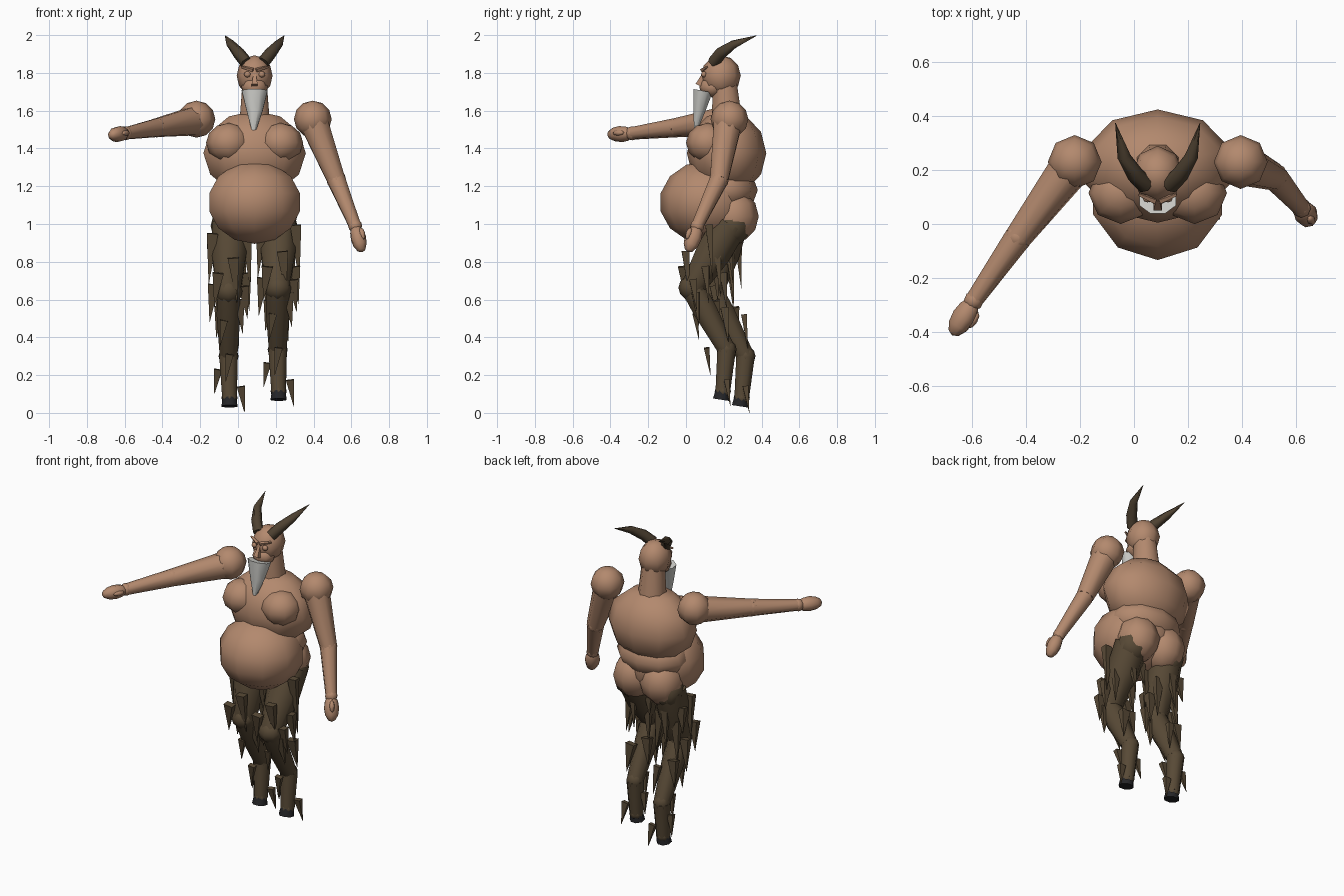
import bpy, bmesh, math
from mathutils import Vector, Matrix

cube = bpy.data.objects.get("Cube")
if cube:
    bpy.data.objects.remove(cube, do_unlink=True)


def material(name, rgb):
    m = bpy.data.materials.new(name)
    m.use_nodes = True
    m.diffuse_color = (*rgb, 1)
    m.node_tree.nodes["Principled BSDF"].inputs["Base Color"].default_value = (*rgb, 1)
    return m


SKIN = material("tan skin", (0.45, 0.25, 0.155))
FUR = material("brown fur", (0.098, 0.068, 0.037))
HORN = material("dark horn", (0.075, 0.052, 0.03))
BEARD = material("grey white beard", (0.62, 0.62, 0.59))
HOOF = material("black hoof", (0.018, 0.018, 0.02))


def finish(name, bm, mat, angle=65):
    bmesh.ops.recalc_face_normals(bm, faces=bm.faces)
    me = bpy.data.meshes.new(name)
    bm.to_mesh(me)
    bm.free()
    me.materials.append(mat)
    for p in me.polygons:
        p.use_smooth = True
    me.set_sharp_from_angle(angle=math.radians(angle))
    ob = bpy.data.objects.new(name, me)
    bpy.context.collection.objects.link(ob)
    return ob


def ball(name, centre, radii, mat=SKIN, axis=(0, 0, 1), segs=8, rings=6):
    """Low-poly ellipsoid whose local z follows axis."""
    bm = bmesh.new()
    bmesh.ops.create_uvsphere(bm, u_segments=segs, v_segments=rings, radius=1)
    turn = Vector((0, 0, 1)).rotation_difference(Vector(axis)).to_matrix().to_4x4()
    bm.transform(Matrix.Translation(centre) @ turn @ Matrix.Diagonal((*radii, 1)))
    return finish(name, bm, mat)


def tube(name, points, radii, mat=SKIN, sides=8, flat=1.0):
    """Tapered limb lofted through points, flattened along y by flat."""
    bm = bmesh.new()
    pts = [Vector(p) for p in points]
    rings = []
    for i, p in enumerate(pts):
        way = pts[min(i + 1, len(pts) - 1)] - pts[max(i - 1, 0)]
        turn = Vector((0, 0, -1)).rotation_difference(way)
        ring = []
        for k in range(sides):
            a = 2 * math.pi * (k + 0.5) / sides
            off = Vector((math.cos(a), math.sin(a) * flat, 0)) * max(radii[i], 0.001)
            ring.append(bm.verts.new(p + turn @ off))
        rings.append(ring)
    for lo, hi in zip(rings, rings[1:]):
        for k in range(sides):
            n = (k + 1) % sides
            bm.faces.new((lo[k], lo[n], hi[n], hi[k]))
    bm.faces.new(rings[0])
    bm.faces.new(rings[-1])
    return finish(name, bm, mat)


MID = 0.088  # centre line of the body

# Torso
ball("chest", (MID, 0.215, 1.375), (0.285, 0.21, 0.225), segs=10)
ball("waist_roll", (MID, 0.2, 1.18), (0.235, 0.18, 0.13), segs=10)
ball("belly", (MID, 0.11, 1.115), (0.258, 0.25, 0.22), segs=10, rings=7)
tube("neck", [(MID, 0.22, 1.5), (MID, 0.205, 1.74)], [0.09, 0.07])
for side, s in (("right", -1), ("left", 1)):
    ball(side + "_pectoral", (MID + s * 0.137, 0.115, 1.43), (0.12, 0.115, 0.105))
    ball(side + "_buttock", (MID + s * 0.095, 0.25, 1.04), (0.13, 0.135, 0.14))
    ball(side + "_shoulder", (MID + s * 0.308, 0.23, 1.555), (0.1, 0.1, 0.098))

# Head and face
ball("head", (MID, 0.185, 1.785), (0.095, 0.105, 0.108))
ball("jaw", (MID, 0.14, 1.725), (0.07, 0.07, 0.055))
tube("nose", [(MID, 0.09, 1.79), (MID, 0.065, 1.735)], [0.01, 0.022], sides=4)
tube("beard", [(MID, 0.09, 1.705), (MID, 0.07, 1.6), (MID - 0.005, 0.045, 1.46)],
     [0.074, 0.046, 0], BEARD, flat=0.75)
for side, s in (("right", -1), ("left", 1)):
    ball(side + "_eye", (MID + s * 0.038, 0.095, 1.792), (0.018, 0.015, 0.016))
    tube(side + "_brow", [(MID + s * 0.008, 0.085, 1.815), (MID + s * 0.07, 0.11, 1.832)],
         [0.012, 0.007], sides=4)
    tube(side + "_horn", [(MID + s * 0.045, 0.145, 1.855), (MID + s * 0.085, 0.185, 1.905),
                          (MID + s * 0.125, 0.25, 1.95), (MID + s * 0.157, 0.375, 1.998)],
         [0.034, 0.032, 0.025, 0], HORN, sides=6)


# Arms: shoulder, elbow, wrist, fingertip
def arm(side, shoulder, elbow, wrist, tip):
    tube(side + "_upper_arm", [shoulder, elbow], [0.08, 0.052])
    ball(side + "_elbow", elbow, (0.052, 0.052, 0.052))
    tube(side + "_forearm", [elbow, wrist], [0.052, 0.034])
    ball(side + "_wrist", wrist, (0.037, 0.037, 0.037))
    w, t = Vector(wrist), Vector(tip)
    ball(side + "_hand", (w + t) / 2, (0.046, 0.042, (t - w).length / 2 + 0.01), axis=t - w)
    ball(side + "_thumb", w.lerp(t, 0.35) + Vector((0.025, -0.03, 0.005)),
         (0.016, 0.016, 0.035), axis=t - w, segs=6, rings=4)


arm("right", (-0.235, 0.21, 1.545), (-0.43, -0.05, 1.51), (-0.595, -0.285, 1.48), (-0.67, -0.405, 1.472))
arm("left", (0.405, 0.22, 1.53), (0.52, 0.175, 1.235), (0.62, 0.06, 0.99), (0.655, 0.015, 0.86))

# Fur tufts on each leg: sideways, forward offset from the leg axis, top, tip
TUFTS = [(-0.06, 0.0, .23, .1), (0.06, 0.02, .14, 0), (0.0, -0.1, .31, .165),
         (-0.03, -0.1, .49, .35), (-0.085, 0.02, .68, .48), (0.075, -0.02, .67, .5),
         (0.085, 0.06, .74, .54), (-0.09, -0.03, .95, .68), (0.09, -0.02, .96, .66),
         (0.0, 0.1, .92, .65), (0.06, 0.08, .84, .58), (-0.05, 0.09, .8, .54),
         (0.02, -0.08, .82, .58), (-0.06, -0.07, .74, .56), (0.03, 0.06, .52, .34),
         (0.05, -0.05, .6, .42), (-0.05, 0.04, .56, .4), (-0.09, 0.05, .9, .74)]


# Legs: same stance, the left one lifted and further forward
def leg(side, x, shift, lift):
    hip = Vector((x, 0.235, 1.0))
    knee = Vector((x - 0.005, 0.135 + shift, 0.645 + lift * 0.5))
    hock = Vector((x - 0.005, 0.315 + shift, 0.3 + lift))
    foot = Vector((x, 0.295 + shift, 0.08 + lift))
    ball(side + "_haunch", hip + Vector((0, 0.01, -0.01)), (0.1, 0.095, 0.105), FUR)
    tube(side + "_thigh", [hip, hip.lerp(knee, 0.45), knee], [0.1, 0.1, 0.068], FUR)
    ball(side + "_knee", knee, (0.075, 0.075, 0.07), FUR)
    tube(side + "_shin", [knee, knee.lerp(hock, 0.35), hock], [0.066, 0.068, 0.05], FUR)
    ball(side + "_hock", hock, (0.053, 0.053, 0.055), FUR)
    tube(side + "_pastern", [hock, foot], [0.053, 0.042], FUR)
    ball(side + "_fetlock", foot, (0.043, 0.043, 0.04), FUR)
    tube(side + "_hoof", [foot + Vector((0, 0, 0.02)), foot + Vector((0, -0.01, -0.045))],
         [0.036, 0.046], HOOF)
    joints = [hip, knee, hock, foot]
    for i, (dx, dy, top, tip) in enumerate(TUFTS):
        top, tip = top + lift, tip + lift
        z = (top + tip) / 2
        y = hip.y if z > hip.z else foot.y
        for a, b in zip(joints, joints[1:]):
            if b.z <= z <= a.z:
                y = a.lerp(b, (a.z - z) / (a.z - b.z)).y
        lean = 0.02 if dx > 0 else -0.02
        size = 0.03 if top < 0.55 else 0.042
        tube(f"{side}_tuft_{i}", [(x + dx, y + dy, top), (x + dx + lean, y + dy + 0.02, tip)],
             [size, 0], FUR, sides=4, flat=0.7)


leg("right", -0.045, 0.0, 0.0)
leg("left", 0.215, -0.1, 0.035)
